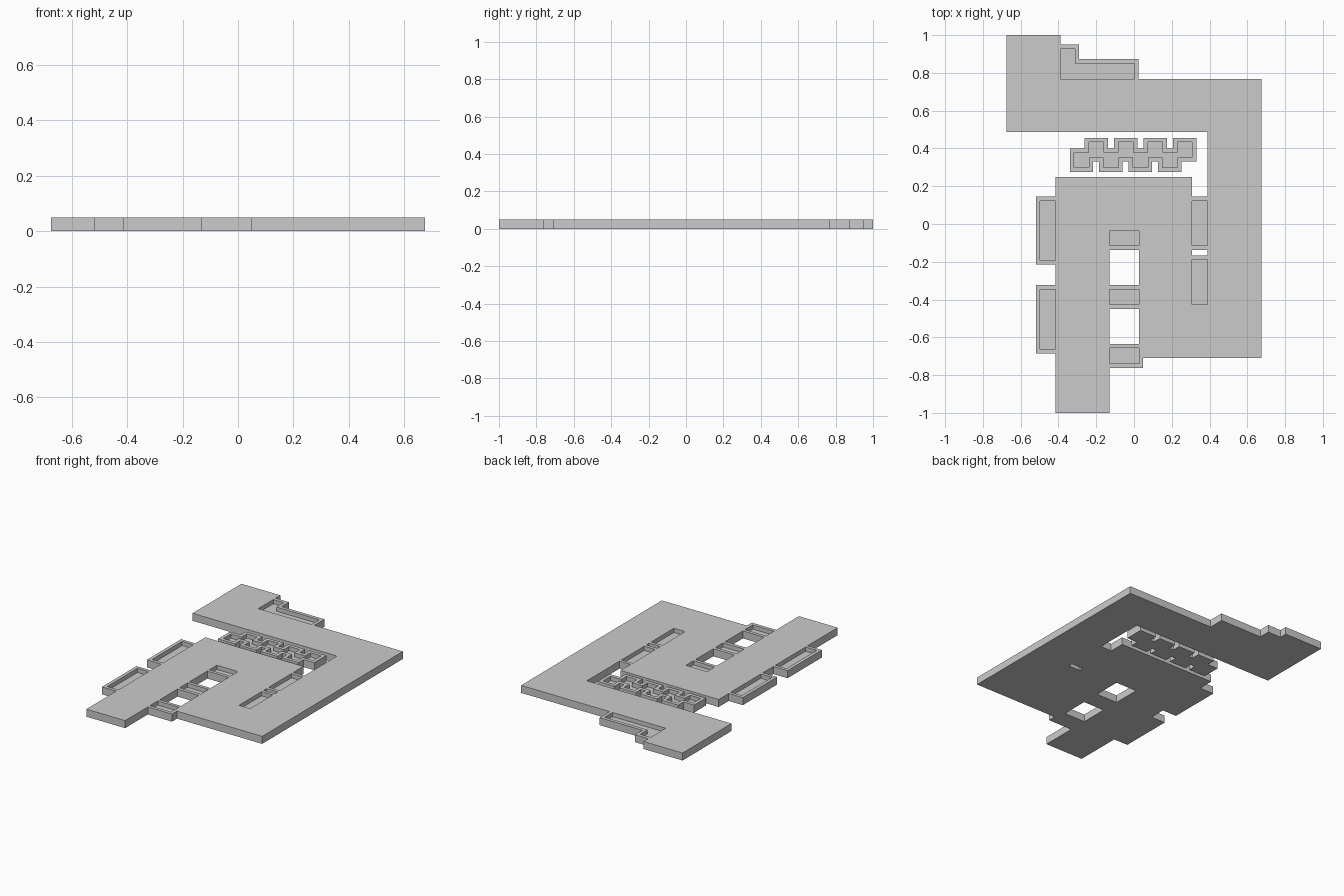
import bpy
import bmesh

if "Cube" in bpy.data.objects:
    bpy.data.objects.remove(bpy.data.objects["Cube"])

H = 0.05       # full slab height
FLOOR = 0.022  # basin floor level


def prism(name, pts, z0, z1):
    """Extrude a flat outline between two heights."""
    bm = bmesh.new()
    face = bm.faces.new([bm.verts.new((x, y, z0)) for x, y in pts])
    top = bmesh.ops.extrude_face_region(bm, geom=[face])["geom"]
    bmesh.ops.translate(bm, vec=(0, 0, z1 - z0),
                        verts=[v for v in top if isinstance(v, bmesh.types.BMVert)])
    bmesh.ops.recalc_face_normals(bm, faces=bm.faces)
    mesh = bpy.data.meshes.new(name)
    bm.to_mesh(mesh)
    bm.free()
    obj = bpy.data.objects.new(name, mesh)
    bpy.context.collection.objects.link(obj)
    return obj


def rect(x0, x1, y0, y1):
    return [(x0, y0), (x1, y0), (x1, y1), (x0, y1)]


def tray(name, outer, inner):
    """Solid block with a basin cut into its top."""
    block = prism(name, outer, 0, H)
    cutter = prism("basin_cutter", inner, FLOOR, H + 0.05)
    cutter.hide_render = True
    mod = block.modifiers.new("basin", 'BOOLEAN')
    mod.operation = 'DIFFERENCE'
    mod.solver = 'EXACT'
    mod.object = cutter
    deps = bpy.context.evaluated_depsgraph_get()
    mesh = bpy.data.meshes.new_from_object(block.evaluated_get(deps))
    block.modifiers.clear()
    block.data = mesh
    bpy.data.objects.remove(cutter)


# Winding path slab
prism("winding_path", [
    (-.675, 1), (-.389, 1), (-.389, .768), (.675, .768), (.675, -.71),
    (.026, -.71), (.026, -.036), (-.13, -.036), (-.13, -1), (-.415, -1),
    (-.415, .25), (.306, .25), (.306, -.427), (.388, -.427), (.388, .487),
    (-.675, .487)], 0, H)

# Basins run past the open sides, where the path itself is the wall
# Two trays on the left edge
for i, (y0, y1) in enumerate([(-.215, .145), (-.685, -.324)]):
    tray(f"left_tray_{i + 1}", rect(-.52, -.415, y0, y1),
         rect(-.497, -.38, y0 + .022, y1 - .022))

# Two trays in the slot between the right columns
tray("slot_tray_upper", rect(.306, .388, -.137, .145), rect(.28, .42, -.115, .123))
tray("slot_tray_lower", rect(.306, .388, -.427, -.167), rect(.28, .42, -.46, -.189))

# Three trays in the central gap
tray("gap_tray_top", rect(-.13, .026, -.137, -.036), rect(-.16, .06, -.115, 0))
tray("gap_tray_middle", rect(-.13, .026, -.45, -.324), rect(-.16, .06, -.427, -.346))
tray("gap_tray_bottom",
     [(-.13, -.635), (-.13, -.762), (.048, -.762), (.048, -.71), (.026, -.71), (.026, -.635)],
     rect(-.16, .026, -.739, -.657))

# Stepped tray on the back edge
tray("stepped_tray",
     [(-.389, .768), (.024, .768), (.024, .873), (-.29, .873), (-.29, .95), (-.389, .95)],
     [(-.42, .74), (.002, .74), (.002, .85), (-.312, .85), (-.312, .927), (-.42, .927)])


# Zigzag tray: upper and lower cells alternate along one band
def zigzag(m):
    """Outline grown by m from the basin outline."""
    cell, pitch, n = .078, .156, 4
    x0, top, mid_top, mid_low, low = -.317, .433, .378, .353, .299
    upper, lower = [], []
    for i in range(n):
        a = x0 + i * pitch           # lower cell start
        b = a + cell                 # upper cell start
        c = b + cell                 # next lower cell start
        first = a - m if i == 0 else a + m
        upper += [(first, mid_top + m), (b - m, mid_top + m), (b - m, top + m), (c + m, top + m)]
        lower += [(a - m, low - m), (b + m, low - m), (b + m, mid_low - m)]
        lower += [(c + m if i == n - 1 else c - m, mid_low - m)]
    return upper + lower[::-1]


tray("zigzag_tray", zigzag(.023), zigzag(0))
